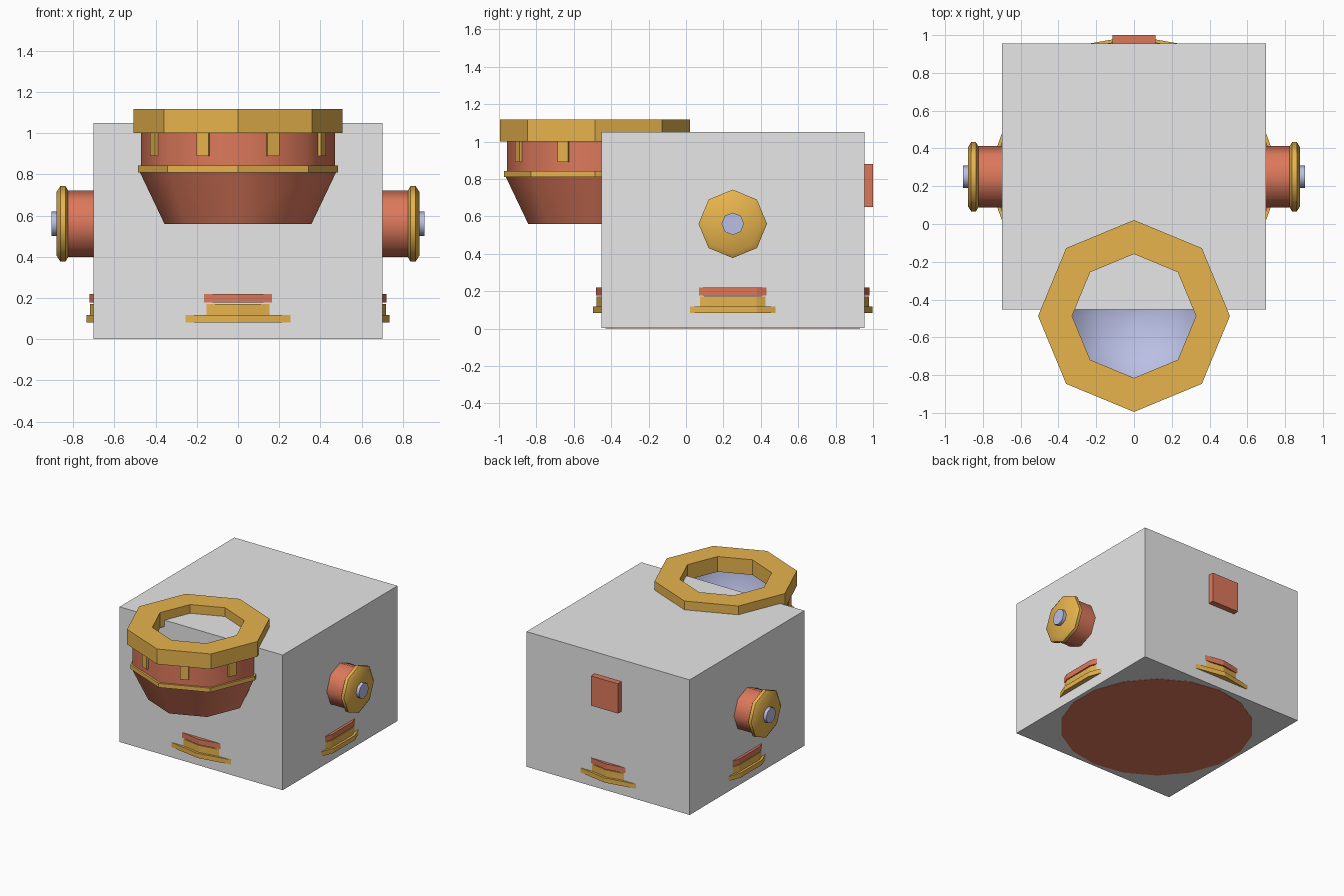
import bpy, math
from mathutils import Matrix, Vector

if "Cube" in bpy.data.objects:
    bpy.data.objects.remove(bpy.data.objects["Cube"])


def mat(name, rgb):
    m = bpy.data.materials.new(name)
    m.diffuse_color = (*rgb, 1)
    m.use_nodes = True
    m.node_tree.nodes["Principled BSDF"].inputs["Base Color"].default_value = m.diffuse_color
    return m


GREY = mat("grey casing", (0.8, 0.8, 0.8))
GOLD = mat("gold trim", (0.81, 0.46, 0.075))
CLAY = mat("red clay", (0.72, 0.19, 0.105))
LILAC = mat("pale lilac", (0.49, 0.52, 0.78))


def add(name, verts, faces, material, matrix=Matrix(), smooth=0):
    me = bpy.data.meshes.new(name)
    me.from_pydata([matrix @ Vector(v) for v in verts], [], faces)
    me.materials.append(material)
    ob = bpy.data.objects.new(name, me)
    bpy.context.collection.objects.link(ob)
    if smooth:
        bpy.ops.object.select_all(action='DESELECT')
        ob.select_set(True)
        bpy.context.view_layer.objects.active = ob
        bpy.ops.object.shade_smooth_by_angle(angle=math.radians(smooth))
    return ob


def lathe(name, profile, n, material, matrix=Matrix(), closed=False, smooth=0):
    """Spin (radius, height) points, listed bottom to top on the outside; one corner faces -y."""
    verts, faces = [], []
    for r, z in profile:
        for i in range(n):
            a = 2 * math.pi * i / n - math.pi / 2
            verts.append((r * math.cos(a), r * math.sin(a), z))
    k = len(profile)
    for j in range(k if closed else k - 1):
        a, b = j * n, (j + 1) % k * n
        for i in range(n):
            i2 = (i + 1) % n
            faces.append((a + i, a + i2, b + i2, b + i))
    if not closed:
        faces.append(tuple(reversed(range(n))))
        faces.append(tuple(range((k - 1) * n, k * n)))
    return add(name, verts, faces, material, matrix, smooth)


def box(name, lo, hi, material, matrix=Matrix()):
    v = [(x, y, z) for x in (lo[0], hi[0]) for y in (lo[1], hi[1]) for z in (lo[2], hi[2])]
    f = [(0, 1, 3, 2), (4, 6, 7, 5), (0, 4, 5, 1), (2, 3, 7, 6), (0, 2, 6, 4), (1, 5, 7, 3)]
    return add(name, v, f, material, matrix)


# Casing and the square plate on its back
box("casing", (-0.70, -0.452, 0.002), (0.70, 0.955, 1.05), GREY)
box("back_plate", (-0.115, 0.90, 0.65), (0.115, 1.0, 0.88), CLAY)

# Round base whose trim pokes through the casing walls
centre = Matrix.Translation((0, 0.25, 0))
lathe("base_drum", [(0.68, 0), (0.68, 0.24)], 18, CLAY, centre)
lathe("base_flange", [(0.747, 0.082), (0.747, 0.118)], 18, GOLD, centre)
lathe("base_collar", [(0.729, 0.118), (0.729, 0.172)], 18, GOLD, centre)
lathe("base_band", [(0.731, 0.178), (0.731, 0.22)], 18, CLAY, centre)

# Octagonal bowl at the front
bowl = Matrix.Translation((0, -0.487, 0))
lathe("bowl_cone", [(0.357, 0.56), (0.476, 0.81)], 8, CLAY, bowl, smooth=50)
wall = [(0.47, 0.81), (0.47, 1.01), (0.44, 1.01), (0.44, 0.81)]
lathe("bowl_wall", wall, 8, CLAY, bowl, True, 50)
lathe("bowl_band", [(0.485, 0.81), (0.485, 0.842), (0.45, 0.842), (0.45, 0.81)], 8, GOLD, bowl, True)
lathe("bowl_rim", [(0.508, 1.0), (0.508, 1.118), (0.328, 1.118), (0.328, 1.0)], 8, GOLD, bowl, True)

# The cone is solid, so open its top and line it with a rounded cup
cone = bpy.data.objects["bowl_cone"].data
keep = [tuple(p.vertices) for p in cone.polygons if p.normal.z < 0.9]
points = [tuple(v.co) for v in cone.vertices]
bpy.data.objects.remove(bpy.data.objects["bowl_cone"])
add("bowl_cone", points, keep, CLAY, smooth=50)
cup = [(0.44, 1.0), (0.43, 0.85), (0.35, 0.70), (0.20, 0.61), (0.03, 0.58)]
lining = lathe("bowl_lining", cup, 8, LILAC, bowl, smooth=50)
points = [tuple(v.co) for v in lining.data.vertices]
keep = [tuple(p.vertices) for p in lining.data.polygons if p.index != 32]
bpy.data.objects.remove(lining)
add("bowl_lining", points, keep, LILAC, smooth=60)

# Small clips under the rim, one on each flat of the bowl
for i in range(8):
    turn = bowl @ Matrix.Rotation(math.radians(22.5 + 45 * i), 4, 'Z')
    box(f"rim_clip_{i + 1}", (0.42, -0.031, 0.89), (0.45, 0.031, 1.01), GOLD, turn)

# Pipe stubs on both sides
for side, s in (("right", 1), ("left", -1)):
    out = Matrix.Translation((0, 0.25, 0.56)) @ Matrix.Rotation(math.radians(90 * s), 4, 'Y')
    lathe(side + "_pipe", [(0.162, 0.66), (0.162, 0.83)], 8, CLAY, out, smooth=50)
    lathe(side + "_pipe_collar",
          [(0.16, 0.823), (0.183, 0.837), (0.183, 0.862), (0.155, 0.88)], 8, GOLD, out, smooth=50)
    lathe(side + "_pipe_core", [(0.06, 0.86), (0.06, 0.905)], 8, LILAC, out, smooth=50)
